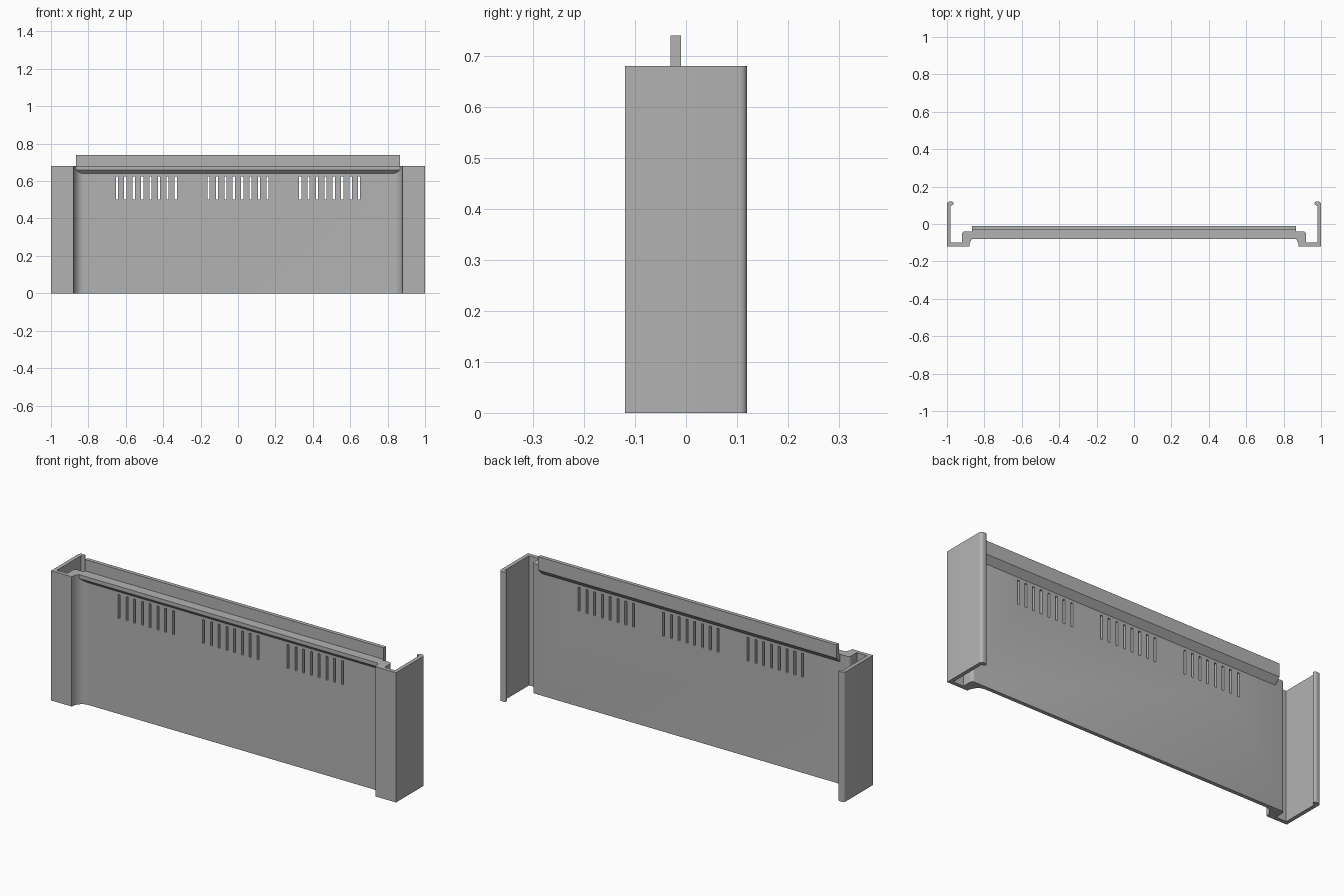
import bpy
import bmesh
from math import cos, sin, pi, radians
from mathutils import Vector

HEIGHT = 0.68

cube = bpy.data.objects.get("Cube")
if cube:
    bpy.data.objects.remove(cube, do_unlink=True)

# Single grey finish
grey = bpy.data.materials.new("plain grey")
grey.use_nodes = True
colour = (0.45, 0.45, 0.45, 1)
grey.diffuse_color = colour
grey.node_tree.nodes["Principled BSDF"].inputs["Base Color"].default_value = colour


def finish(name, bm):
    bmesh.ops.recalc_face_normals(bm, faces=bm.faces)
    mesh = bpy.data.meshes.new(name)
    bm.to_mesh(mesh)
    bm.free()
    mesh.materials.append(grey)
    obj = bpy.data.objects.new(name, mesh)
    bpy.context.collection.objects.link(obj)
    return obj


def select(obj):
    bpy.ops.object.select_all(action='DESELECT')
    obj.select_set(True)
    bpy.context.view_layer.objects.active = obj


def extrude(name, points, offset):
    """Extrude a closed profile of 3D points along an offset."""
    bm = bmesh.new()
    face = bm.faces.new([bm.verts.new(p) for p in points])
    result = bmesh.ops.extrude_face_region(bm, geom=[face], use_keep_orig=True)
    verts = [v for v in result["geom"] if isinstance(v, bmesh.types.BMVert)]
    bmesh.ops.translate(bm, verts=verts, vec=Vector(offset))
    return finish(name, bm)


def arc(cx, cy, rx, ry, start, end, steps):
    angles = [radians(start + (end - start) * i / steps) for i in range(steps + 1)]
    return [(cx + rx * cos(a), cy + ry * sin(a)) for a in angles]


# Half of the body section, from the front centre round to the back centre
half = arc(0.825, -0.12, 0.055, 0.06, 90, 0, 10)          # concave front fillet
half += [(1, -0.12)]                                      # outer front corner
half += arc(0.985, 0.105, 0.015, 0.015, 0, 90, 6)         # rounded back edge
half += arc(0.974, 0.11, 0.01, 0.01, 90, 270, 8)          # inward curl
half += [(0.98, 0.10), (0.98, -0.10), (0.92, -0.10)]      # inside of side channel
half += arc(0.905, -0.055, 0.015, 0.015, 0, 90, 4)        # back shoulder
section = half + [(-x, y) for x, y in reversed(half)]
body = extrude("front_panel_and_side_channels",
               [(x, y, 0) for x, y in section], (0, 0, HEIGHT))

# Ventilation slots, in three groups of eight
bm = bmesh.new()
for centre in (-0.49, 0, 0.49):
    for i in range(8):
        made = bmesh.ops.create_cube(bm, size=1)["verts"]
        bmesh.ops.scale(bm, vec=(0.012, 0.1, 0.125), verts=made)
        bmesh.ops.translate(bm, vec=(centre + (i - 3.5) * 0.045, -0.05, 0.563), verts=made)
cutter = finish("slot_cutter", bm)
cutter.hide_render = True
select(body)
cut = body.modifiers.new("slots", 'BOOLEAN')
cut.operation = 'DIFFERENCE'
cut.solver = 'EXACT'
cut.object = cutter
bpy.ops.object.modifier_apply(modifier=cut.name)
bpy.data.objects.remove(cutter, do_unlink=True)
select(body)
bpy.ops.object.shade_smooth_by_angle(angle=radians(30))


def rail(name, profile, reach):
    return extrude(name, [(-reach, y, z) for y, z in profile], (2 * reach, 0, 0))


# Overhanging front strip and raised rear lip along the top
rail("top_front_strip",
     [(-0.06, 0.64), (-0.08, 0.66), (-0.08, HEIGHT), (-0.06, HEIGHT)], 0.874)
rail("top_rear_lip",
     [(-0.04, 0.64), (-0.04, HEIGHT), (-0.03, HEIGHT), (-0.03, 0.74),
      (-0.01, 0.74), (-0.01, 0.67)], 0.865)
